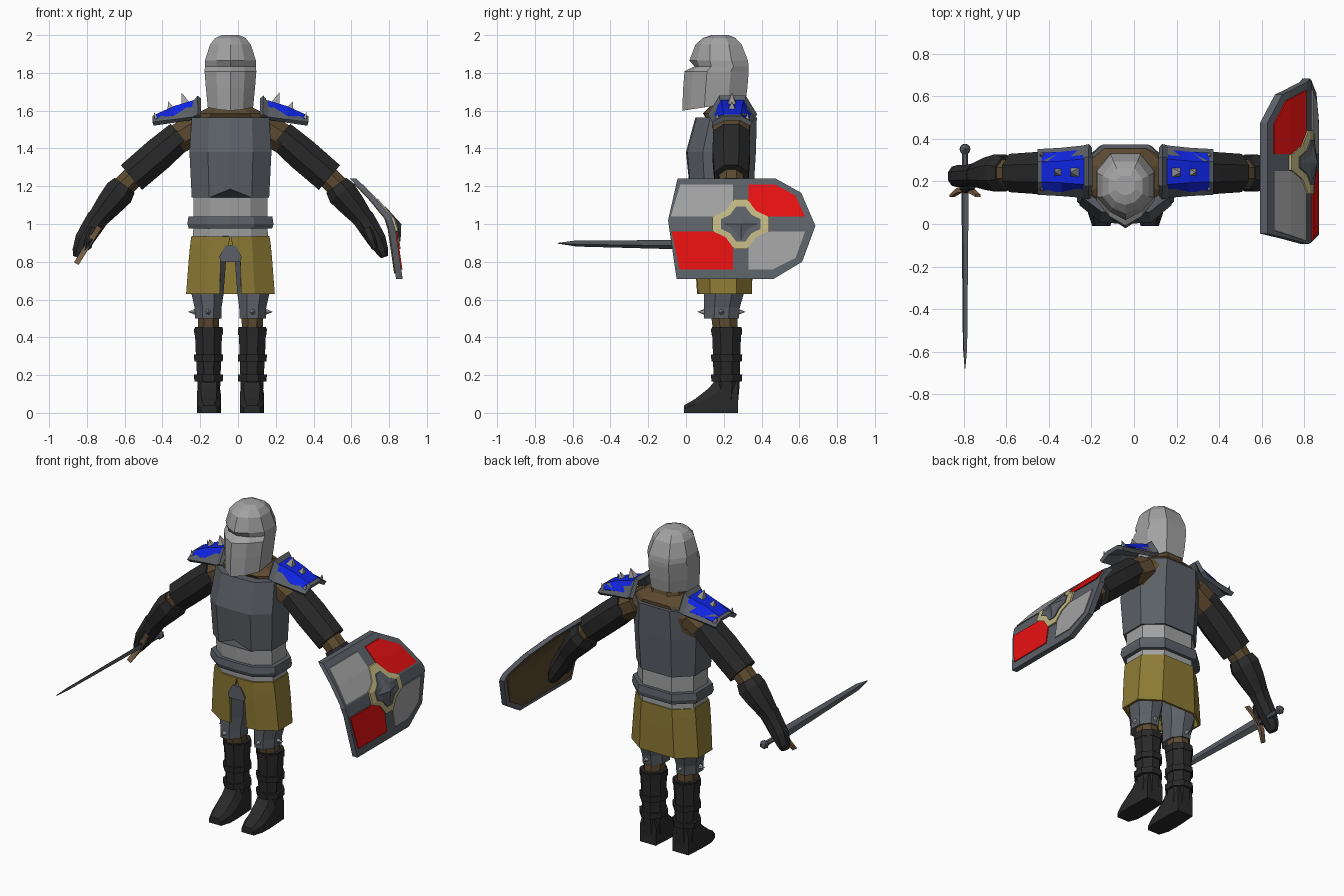
import bpy, bmesh, math
from mathutils import Vector as V

if "Cube" in bpy.data.objects:
    bpy.data.objects.remove(bpy.data.objects["Cube"])

CX = -0.04  # the body's plane of symmetry


def material(name, r, g, b):
    m = bpy.data.materials.new(name)
    m.diffuse_color = (r, g, b, 1)
    m.use_nodes = True
    m.node_tree.nodes["Principled BSDF"].inputs["Base Color"].default_value = m.diffuse_color
    return m


BLACK = material("black leather", .022, .022, .022)
BROWN = material("brown cloth", .11, .07, .03)
TAN = material("tan bronze", .2, .125, .065)
YELLOW = material("ochre cloth", .27, .2, .035)
STEEL = material("dark steel", .105, .118, .135)
LIGHT = material("light steel", .36, .36, .36)
RED = material("red paint", .85, .006, .006)
BLUE = material("blue paint", .005, .018, .75)
BEIGE = material("beige paint", .52, .46, .22)


def finish(name, bm, mat, mirror=False, thick=0, x=CX):
    bmesh.ops.recalc_face_normals(bm, faces=bm.faces)
    me = bpy.data.meshes.new(name)
    bm.to_mesh(me)
    bm.free()
    me.materials.append(mat)
    ob = bpy.data.objects.new(name, me)
    ob.location.x = x
    bpy.context.collection.objects.link(ob)
    if mirror:
        ob.modifiers.new("mirror", 'MIRROR')
    if thick:
        s = ob.modifiers.new("shell", 'SOLIDIFY')
        s.thickness, s.offset = thick, 0
    return ob


def loft(name, rings, mat, mirror=False, closed=True, thick=0, x=CX):
    """Skin a row of cross-sections; closed ones get end caps."""
    bm = bmesh.new()
    vs = [[bm.verts.new(p) for p in r] for r in rings]
    n = len(rings[0])
    for a, b in zip(vs, vs[1:]):
        for i in range(n if closed else n - 1):
            j = (i + 1) % n
            bm.faces.new((a[i], a[j], b[j], b[i]))
    if closed:
        bm.faces.new(vs[0])
        bm.faces.new(vs[-1])
    return finish(name, bm, mat, mirror, thick, x)


def section(c, d, a, b, n=8):
    """Polygon round c, square to d: half size a along y, b across."""
    u, w = V((0, 1, 0)), V((0, 1, 0)).cross(V(d).normalized())
    k = 1 / math.cos(math.pi / n)
    ang = [(i + .5) * math.tau / n for i in range(n)]
    return [V(c) + u * a * k * math.cos(t) + w * b * k * math.sin(t) for t in ang]


def half_ring(w, yf, yb, prow):
    d = yb - yf
    return [(.55 * w, yf + prow * d), (w, yf + (.22 + prow) * d), (w, yf + .72 * d), (.52 * w, yb)]


def body_ring(z, w, yf, yb, prow=.02, peak=0, tilt=0):
    """Nine-sided horizontal ring with a front centre vertex."""
    h = half_ring(w, yf, yb, prow)
    pts = [(0, yf)] + h + [(-x, y) for x, y in reversed(h)]
    return [V((x, y, z + tilt * (yb - y) / (yb - yf) + (peak if i == 0 else 0)))
            for i, (x, y) in enumerate(pts)]


def limb(name, path, mat, mirror=True, n=8):
    """path: (x, y, z, half along y, half across)"""
    P = [V(p[:3]) for p in path]
    rings = []
    for i, p in enumerate(path):
        d = P[min(i + 1, len(P) - 1)] - P[max(i - 1, 0)]
        rings.append(section(P[i], d, p[3], p[4], n))
    return loft(name, rings, mat, mirror)


def spike(name, base, d, r, h, mat=LIGHT, n=4):
    d = V(d).normalized()
    u = V((0, 1, 0)) if abs(d.y) < .9 else V((1, 0, 0))
    w = d.cross(u)
    bm = bmesh.new()
    ring = []
    for i in range(n):
        t = (i + .5) * math.tau / n
        ring.append(bm.verts.new(V(base) + r * (u * math.cos(t) + w * math.sin(t)) - d * .01))
    tip = bm.verts.new(V(base) + d * h)
    bm.faces.new(ring)
    for i in range(n):
        bm.faces.new((ring[i], ring[(i + 1) % n], tip))
    return finish(name, bm, mat, True)


# Helmet: pointed face plate, recessed eye slit, faceted crown
loft("helmet", [body_ring(1.65, .12, -.02, .315, .13, 0, -.05),
                body_ring(1.72, .13, -.015, .325, .13),
                body_ring(1.808, .137, -.008, .332, .13),
                body_ring(1.835, .135, .045, .332, .09),
                body_ring(1.865, .135, .018, .328, .13),
                body_ring(1.95, .108, .05, .295, .1),
                body_ring(1.985, .08, .09, .262, .08),
                body_ring(2.0, .045, .135, .225, .08)], LIGHT)

# Torso
loft("tunic", [body_ring(1.38, .2, .1, .35), body_ring(1.52, .245, .13, .35),
               body_ring(1.585, .18, .09, .355), body_ring(1.625, .1, .13, .32),
               body_ring(1.7, .07, .15, .3)], BROWN)
loft("breastplate", [body_ring(1.14, .205, .02, .355, .02, .045),
                     body_ring(1.38, .217, 0, .37),
                     body_ring(1.565, .205, .05, .375)], STEEL)
loft("belly_plate", [body_ring(.92, .2, .055, .345), body_ring(1.0, .195, .05, .345),
                     body_ring(1.2, .195, .04, .345)], LIGHT)
loft("belt", [body_ring(.975, .22, .03, .365), body_ring(1.0, .228, .02, .37),
              body_ring(1.04, .222, .025, .365)], STEEL)

# Skirt: half a shell with a front slit, mirrored
loft("skirt", [[V((s, yf, z))] + [V((x, y, z)) for x, y in half_ring(w, yf, yb, .02)] + [V((0, yb, z))]
               for z, w, yf, yb, s in ((.935, .2, .05, .345, 0), (.885, .207, .052, .345, .012),
                                       (.8, .215, .056, .345, .052), (.63, .228, .066, .342, .056))],
     YELLOW, True, False, .015)
loft("groin_plate", [[V((x, y, z)) for x, z in ((-.05, .8), (.05, .8), (.06, .825), (.028, .885),
                                                (-.028, .885), (-.06, .825))]
                     for y in (.04, .2)], STEEL)

# Legs
limb("thigh_armour", [(.1, .2, .92, .12, .085), (.122, .2, .63, .105, .085),
                      (.118, .19, .56, .095, .072), (.118, .187, .5, .092, .07)], STEEL)
for d, b in (((0, -1, 0), (.118, .1, .535)), ((1, 0, 0), (.185, .187, .535)), ((0, 1, 0), (.118, .275, .535))):
    spike("knee_spike", b, d, .022, .04, LIGHT, 5)
limb("knee_cloth", [(.116, .2, .54, .07, .058), (.116, .21, .42, .065, .055)], BROWN)
limb("boot_shaft", [(.116, .215, .455, .078, .073), (.116, .215, .33, .073, .068),
                    (.114, .215, .14, .068, .06), (.114, .21, .05, .065, .058)], BLACK)
for z in (.43, .29, .185):
    limb("boot_strap", [(.116, .215, z - .018, .08, .075), (.116, .215, z + .018, .083, .077)], BLACK)
loft("boot_foot", [[V((.114 + s * w, y, z)) for s, z in ((-1, 0), (1, 0), (1, h * .6), (.65, h), (-.65, h), (-1, h * .6))]
                   for y, w, h in ((-.01, .042, .04), (.05, .062, .075), (.12, .064, .13),
                                   (.17, .062, .19), (.275, .055, .19))], BLACK, True)

# Arms
limb("shoulder_cloth", [(.18, .24, 1.51, .1, .08), (.31, .24, 1.43, .09, .078)], BROWN)
limb("sleeve", [(.265, .24, 1.47, .095, .08), (.38, .24, 1.37, .1, .088), (.524, .24, 1.246, .09, .086)], BLACK)
limb("elbow_cloth", [(.49, .24, 1.275, .065, .06), (.6, .24, 1.165, .062, .058)], BROWN)
limb("gauntlet", [(.56, .24, 1.205, .075, .066), (.59, .24, 1.165, .088, .08),
                  (.645, .237, 1.1, .075, .07), (.714, .23, 1.015, .05, .052)], BLACK)
limb("hand", [(.7, .23, 1.035, .055, .058), (.735, .228, .98, .05, .055), (.775, .225, .915, .052, .05),
              (.805, .225, .855, .045, .033), (.815, .225, .825, .03, .02)], BLACK)
limb("thumb", [(.72, .19, .98, .022, .025), (.745, .165, .92, .02, .022), (.765, .165, .87, .014, .014)], BLACK, n=6)

# Shoulder pads: arched steel shell, blue plate, spikes
PAD = ((.41, .145, .345, 1.53, 1.56), (.3, .14, .35, 1.545, 1.603),
       (.195, .132, .36, 1.56, 1.635), (.165, .125, .368, 1.575, 1.672))
loft("shoulder_pad", [[V((x, a, ze)), V((x, a + .055, zm)), V((x, b - .055, zm)), V((x, b, ze))]
                      for x, a, b, ze, zm in PAD], STEEL, True, False, .025)
loft("shoulder_pad_paint", [[V((x - (.015 if x > .4 else 0), a + .012, ze + .027)), V((x - (.015 if x > .4 else 0), a + .055, zm + .018)),
                             V((x - (.015 if x > .4 else 0), b - .055, zm + .018)), V((x - (.015 if x > .4 else 0), b - .012, ze + .027))]
                            for x, a, b, ze, zm in PAD[:3]], BLUE, True, False, .006)
for b, r, h in (((.235, .243, 1.628), .042, .072), ((.315, .243, 1.607), .034, .045),
                ((.393, .165, 1.56), .016, .035), ((.393, .325, 1.56), .016, .035)):
    spike("shoulder_spike", b, (.35, 0, 1), r, h)

# Sword in the right hand, pointing forward
U, W, S = V((.53, 0, .85)), V((.85, 0, -.53)), V((-.795, 0, .888))


def diamond(y, w, t):
    c = S + V((0, y, (.16 - y) * .012))
    return [c + U * w, c + W * t, c - U * w, c - W * t]


loft("sword_blade", [diamond(.16, .032, .012), diamond(-.58, .019, .008), diamond(-.68, .002, .002)], STEEL, x=0)
loft("sword_grip", [[S + V((0, y, 0)) + .015 * (U * math.cos(t) + W * math.sin(t))
                     for t in [i * math.tau / 6 for i in range(6)]] for y in (.15, .35)], STEEL, x=0)
loft("sword_guard", [[S + U * s + V((0, y + dy, 0)) + W * w for dy, w in
                      ((-h, -.014), (-h, .014), (h, .014), (h, -.014))]
                     for s, y, h in ((-.115, .133, .006), (-.055, .157, .011), (0, .165, .014),
                                     (.055, .157, .011), (.115, .133, .006))], TAN, x=0)
bm = bmesh.new()
bmesh.ops.create_icosphere(bm, subdivisions=1, radius=.029)
bmesh.ops.translate(bm, verts=bm.verts, vec=S + V((0, .352, 0)))
finish("sword_pommel", bm, STEEL, x=0)

# Shield: flat outlines in y-z, bent over a profile x = bend(z)
BENDS = ((1.25, .618), (1.13, .732), (1.03, .815), (.97, .834), (.70, .873))


def bend(z):
    for (z1, x1), (z0, x0) in zip(BENDS, BENDS[1:]):
        if z >= z0 or z0 == BENDS[-1][0]:
            return x0 + (x1 - x0) * (z - z0) / (z1 - z0)


def plate(name, poly, x0, x1, mat):
    bm = bmesh.new()
    f = bm.faces.new([bm.verts.new((x0, y, z)) for y, z in poly])
    ext = bmesh.ops.extrude_face_region(bm, geom=[f], use_keep_orig=True)
    bmesh.ops.translate(bm, vec=(x1 - x0, 0, 0), verts=[e for e in ext["geom"] if isinstance(e, bmesh.types.BMVert)])
    bmesh.ops.triangulate(bm, faces=bm.faces[:])
    for z, _ in BENDS[1:-1]:
        bmesh.ops.bisect_plane(bm, geom=bm.verts[:] + bm.edges[:] + bm.faces[:], plane_co=(0, 0, z), plane_no=(0, 0, 1))
    for v in bm.verts:
        v.co.x += bend(v.co.z)
    finish(name, bm, mat, x=0)


C = (.29, 1.0)
outline = [(-.045, 1.24), (.475, 1.24), (.61, 1.165), (.685, .99), (.615, .8), (.465, .71), (-.05, .71), (-.095, 1.02)]
plate("shield_body", outline, -.035, 0, STEEL)
plate("shield_back", [(C[0] + (y - C[0]) * .93, .98 + (z - .98) * .9) for y, z in outline], -.041, -.034, BROWN)
plate("shield_panel_upper_front", [(-.03, 1.21), (.25, 1.21), (.25, 1.04), (-.08, 1.04)], -.002, .006, LIGHT)
plate("shield_panel_upper_rear", [(.33, 1.21), (.47, 1.21), (.58, 1.15), (.63, 1.04), (.33, 1.04)], -.002, .006, RED)
plate("shield_panel_lower_front", [(-.075, .96), (.25, .96), (.25, .76), (-.035, .76)], -.002, .006, RED)
plate("shield_panel_lower_rear", [(.33, .96), (.63, .96), (.58, .82), (.46, .76), (.33, .76)], -.002, .006, LIGHT)
quarter = [(.15, .037), (.08, .07), (.035, .132)]
star = (quarter + [(-y, z) for y, z in reversed(quarter)] + [(-y, -z) for y, z in quarter]
        + [(y, -z) for y, z in reversed(quarter)])
for name, k, x1, mat in (("shield_emblem", 1, .012, BEIGE), ("shield_emblem_centre", .7, .018, STEEL)):
    plate(name, [(C[0] + y * k, C[1] + z * k) for y, z in star], 0, x1, mat)
# Four-pointed boss
bm = bmesh.new()
ring = []
for i in range(8):
    r, t = (.045 if i % 2 else .09), i * math.tau / 8
    y, z = C[0] + r * math.cos(t), C[1] + r * math.sin(t)
    ring.append(bm.verts.new((bend(z) + .018, y, z)))
tip = bm.verts.new((bend(C[1]) + .04, *C))
for i in range(8):
    bm.faces.new((ring[i], ring[(i + 1) % 8], tip))
finish("shield_boss", bm, STEEL, x=0)
